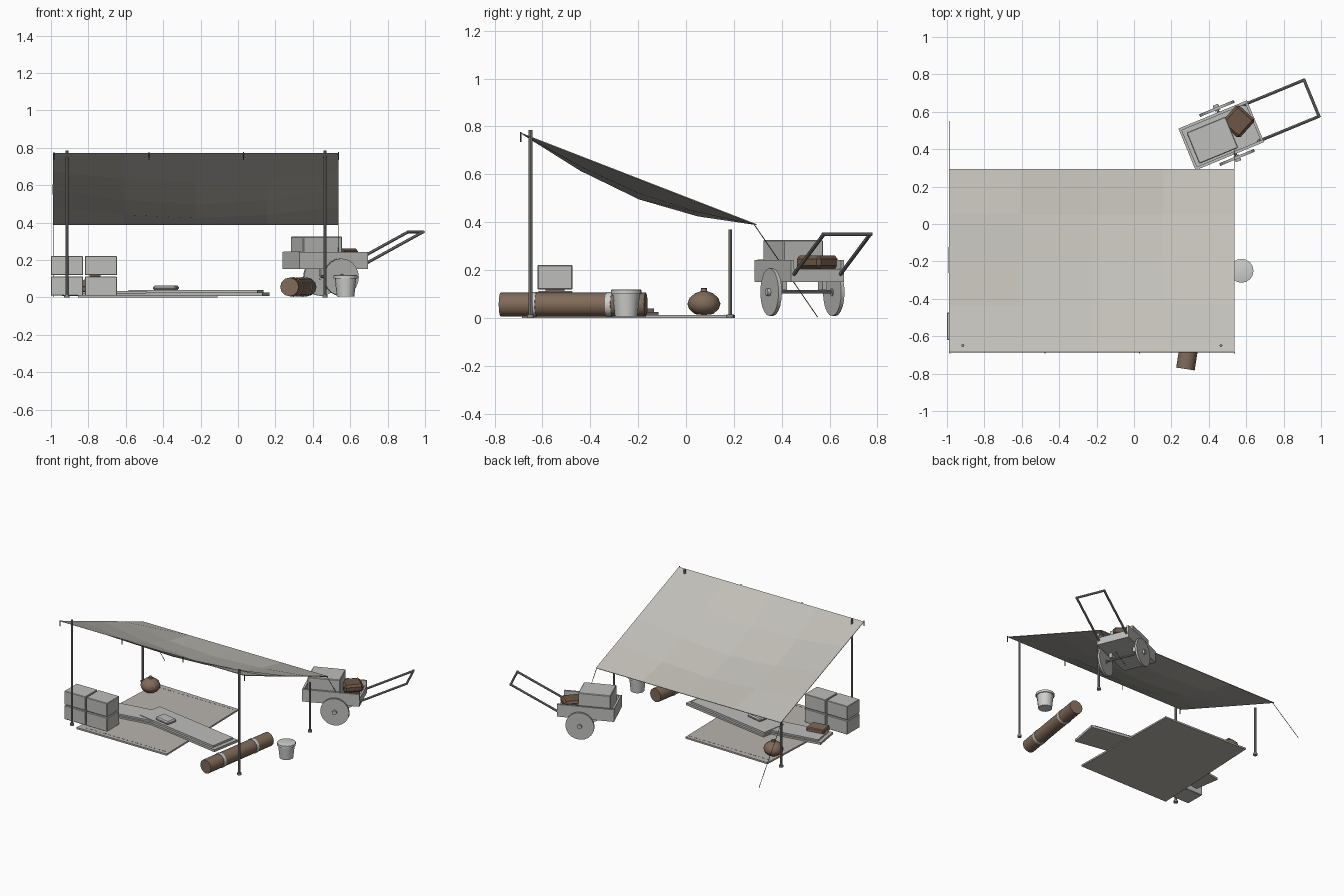
import bpy, bmesh, math
from mathutils import Vector, Matrix

if "Cube" in bpy.data.objects:
    bpy.data.objects.remove(bpy.data.objects["Cube"])

def mat(name, r, g, b):
    m = bpy.data.materials.new(name)
    m.diffuse_color = (r, g, b, 1)
    m.use_nodes = True
    m.node_tree.nodes["Principled BSDF"].inputs["Base Color"].default_value = m.diffuse_color
    return m

CLOTH = mat("canvas", .54, .525, .48)
MATC = mat("woven mat", .48, .46, .425)
GREY = mat("grey wood", .51, .51, .495)
LIGHT = mat("pale metal", .62, .62, .61)
DARK = mat("grey pole", .27, .27, .265)
BROWN = mat("brown", .215, .145, .10)
DEEP = mat("deep brown", .15, .095, .06)
ROPE = mat("rope", .11, .11, .105)

def finish(bm, name, m, M=None, smooth=False):
    if M is not None:
        bm.transform(M)
    bmesh.ops.recalc_face_normals(bm, faces=bm.faces[:])
    me = bpy.data.meshes.new(name)
    bm.to_mesh(me)
    bm.free()
    me.materials.append(m)
    ob = bpy.data.objects.new(name, me)
    bpy.context.collection.objects.link(ob)
    if smooth:
        bpy.context.view_layer.objects.active = ob
        ob.select_set(True)
        bpy.ops.object.shade_smooth_by_angle(angle=math.radians(40))
        ob.select_set(False)
    return ob

def box(name, c, s, m, rot=0, M=None, bevel=0):
    bm = bmesh.new()
    bmesh.ops.create_cube(bm, size=1)
    bm.transform(Matrix.Diagonal((*s, 1)))
    if bevel:
        bmesh.ops.bevel(bm, geom=bm.edges[:], offset=bevel, segments=1, affect='EDGES')
    T = Matrix.Translation(c) @ Matrix.Rotation(math.radians(rot), 4, 'Z')
    return finish(bm, name, m, M @ T if M is not None else T)

def rod(name, a, b, r, m, n=8, M=None):
    a, b = Vector(a), Vector(b)
    bm = bmesh.new()
    bmesh.ops.create_cone(bm, cap_ends=True, segments=n, radius1=r, radius2=r, depth=(b - a).length)
    T = Matrix.Translation((a + b) / 2) @ (b - a).to_track_quat('Z', 'Y').to_matrix().to_4x4()
    return finish(bm, name, m, M @ T if M is not None else T, n > 6)

def lathe(name, prof, c, m, n=16):
    bm = bmesh.new()
    vs = [bm.verts.new((r, 0, z)) for r, z in prof]
    es = [bm.edges.new(p) for p in zip(vs, vs[1:])]
    bmesh.ops.spin(bm, geom=vs + es, axis=(0, 0, 1), cent=(0, 0, 0), angle=math.tau, steps=n)
    bmesh.ops.remove_doubles(bm, verts=bm.verts[:], dist=1e-4)
    return finish(bm, name, m, Matrix.Translation(c), True)

# sagging canopy
bm = bmesh.new()
bmesh.ops.create_grid(bm, x_segments=4, y_segments=4, size=.5)
for v in bm.verts:
    u, w = v.co.x + .5, v.co.y + .5
    sag = .083 * math.sin(math.pi * u) * math.sin(math.pi * w)
    v.co = (-.99 + 1.528 * u, -.685 + .98 * w, .772 - .38 * w - sag)
canopy = finish(bm, "canopy", CLOTH)
sol = canopy.modifiers.new("thickness", 'SOLIDIFY')
sol.thickness = .004
for x in (-.985, -.475, .03, .537):
    rod("canopy_tie", (x, -.69, .735), (x, -.69, .777), .003, ROPE, 6)

# poles with feet, and rear guy lines
for x in (-.915, .465):
    for y, h in ((-.65, .785), (.185, .37)):
        rod("pole", (x, y, 0), (x, y, h), .008, DARK)
        rod("pole_foot", (x, y, 0), (x, y, .014), .015, DARK, 10)
for x in (-.988, .536):
    rod("guy_line", (x, .285, .39), (x, .55, .003), .002, ROPE, 5)

# ground mat with stitching
bm = bmesh.new()
low = [(-.855, -.685), (-.11, -.685), (-.125, .185), (-.815, .205)]
f = bm.faces.new([bm.verts.new((x, y, 0)) for x, y in low])
ex = bmesh.ops.extrude_face_region(bm, geom=[f])
for v in ex['geom']:
    if isinstance(v, bmesh.types.BMVert):
        v.co.z = .012
finish(bm, "ground_mat", MATC)
for y in (-.655, .16):
    for i in range(18):
        box("stitch", (-.79 + i * .0375, y, .0125), (.02, .003, .002), DARK)

# two overlapping bedrolls, one turned each way
box("bedroll_right", (-.215, -.29, .016), (.74, .225, .018), MATC, -10)
box("blanket_right", (-.225, -.288, .032), (.70, .19, .014), GREY, -10)
box("bedroll_left", (-.70, -.30, .016), (.46, .19, .016), MATC, 9)
box("blanket_left", (-.69, -.298, .029), (.43, .16, .012), GREY, 9)
box("cushion", (-.385, -.30, .051), (.125, .085, .025), GREY, -12, bevel=.008)
box("brown_bundle", (-.82, -.385, .045), (.13, .10, .034), BROWN, 9, bevel=.006)

# stacked crates
for x in (-.914, -.733):
    for z in (.061, .17):
        box("crate", (x, -.547, z), (.172, .145, .102), GREY, bevel=.003)
box("crate_slat", (-.765, -.547, .115), (.06, .08, .012), BROWN)

# rolled mat with straps
a, b = Vector((.275, -.775, .056)), Vector((.37, -.168, .056))
rod("rolled_mat", a, b, .05, BROWN, 12)
for t in (.23, .75):
    p, d = a.lerp(b, t), (b - a).normalized() * .011
    rod("roll_strap", p - d, p + d, .053, LIGHT, 12)

# bucket and gourd
lathe("bucket", [(0, .006), (.047, .006), (.057, .1), (.064, .1), (.064, .117),
                 (.058, .119), (0, .119)], (.575, -.25, 0), LIGHT)
lathe("gourd", [(0, 0), (.038, .004), (.062, .025), (.069, .047), (.06, .072),
                (.036, .092), (.014, .099), (.012, .112), (0, .114)], (-.775, .075, .012), BROWN, 12)

# hand cart, built in its own frame
C = Matrix.Translation((.4665, .474, 0)) @ Matrix.Rotation(math.radians(22.4), 4, 'Z')
box("cart_floor", (0, 0, .163), (.396, .24, .024), GREY, M=C)
box("cart_back", (-.191, 0, .2), (.014, .214, .09), GREY, M=C)
box("cart_front", (.191, 0, .18), (.014, .214, .05), GREY, M=C)
for s in (-1, 1):
    box("cart_side", (0, s * .113, .197), (.396, .015, .09), GREY, M=C)
    rod("cart_wheel", (.033, s * .134, .108), (.033, s * .149, .108), .1, GREY, 20, C)
    rod("wheel_hub", (.033, s * .13, .108), (.033, s * .163, .108), .016, GREY, 10, C)
    rod("cart_handle", (.165, s * .105, .168), (.522, s * .105, .35), .008, DARK, 8, C)
    box("axle_block", (.033, s * .09, .137), (.05, .02, .04), GREY, M=C)
rod("cart_axle", (.033, -.15, .11), (.033, .15, .11), .007, DARK, 8, C)
rod("handle_bar", (.522, -.112, .35), (.522, .112, .35), .008, DARK, 8, C)
box("cart_box", (-.054, -.006, .25), (.225, .18, .15), GREY, M=C, bevel=.004)

# brown bundle with bands on the cart
box("cart_bundle", (.557, .548, .233), (.135, .13, .056), DEEP, 48, bevel=.014)
box("bundle_support", (.557, .548, .19), (.09, .09, .034), DEEP, 48)
